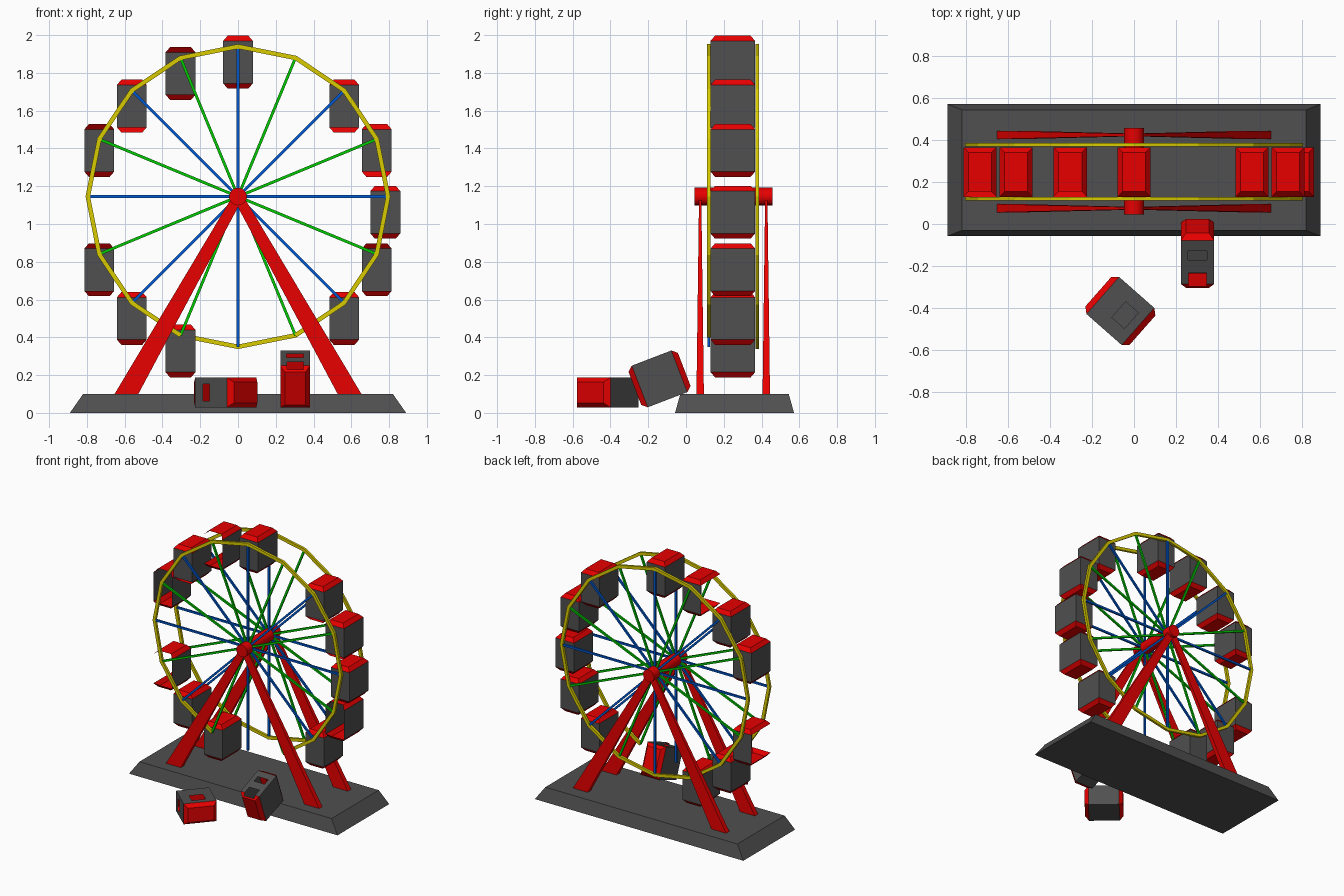
import bpy, bmesh, math
from mathutils import Vector, Matrix

if "Cube" in bpy.data.objects:
    bpy.data.objects.remove(bpy.data.objects["Cube"])


def material(name, rgb):
    m = bpy.data.materials.new(name)
    m.use_nodes = True
    m.diffuse_color = (*rgb, 1)
    m.node_tree.nodes["Principled BSDF"].inputs["Base Color"].default_value = (*rgb, 1)
    return m


RED = material("red paint", (0.8, 0, 0))
GREY = material("dark grey", (0.08, 0.08, 0.08))
YELLOW = material("yellow rim", (0.7, 0.6, 0))
GREEN = material("green spoke", (0, 0.6, 0))
BLUE = material("blue spoke", (0, 0.1, 0.65))

HUB_Z, WHEEL_Y, RADIUS, SIDES = 1.145, 0.25, 0.795, 16


def finish(name, bm, *mats):
    me = bpy.data.meshes.new(name)
    bm.to_mesh(me)
    bm.free()
    ob = bpy.data.objects.new(name, me)
    for m in mats:
        me.materials.append(m)
    bpy.context.collection.objects.link(ob)
    return ob


def rect(bm, cx, cy, z, hx, hy):
    return [bm.verts.new((cx + sx * hx, cy + sy * hy, z))
            for sx, sy in ((-1, -1), (1, -1), (1, 1), (-1, 1))]


def band(bm, a, b):
    return [bm.faces.new((a[i], a[(i + 1) % 4], b[(i + 1) % 4], b[i])) for i in range(4)]


def loft(bm, rings):
    """Closed stack of rectangles; returns the side bands."""
    bm.faces.new(rings[0][::-1])
    bm.faces.new(rings[-1])
    return [band(bm, a, b) for a, b in zip(rings, rings[1:])]


def rim_point(k, y, r=RADIUS):
    t = math.tau * k / SIDES
    return Vector((r * math.sin(t), y, HUB_Z + r * math.cos(t)))


# Sloped platform
bm = bmesh.new()
loft(bm, [rect(bm, 0, 0.257, 0, 0.89, 0.315), rect(bm, 0, 0.257, 0.1, 0.82, 0.287)])
finish("platform", bm, GREY)

# Tapered legs
for y, end in ((0.075, "front"), (0.425, "back")):
    for s, side in ((1, "left"), (-1, "right")):
        bm = bmesh.new()
        loft(bm, [rect(bm, s * 0.646, y, 0.002, 0.066, 0.021),
                  rect(bm, 0, y, HUB_Z, 0.03, 0.006)])
        finish(f"{end}_{side}_leg", bm, RED)

# Axle
bm = bmesh.new()
bmesh.ops.create_cone(bm, cap_ends=True, segments=16, radius1=0.047, radius2=0.047, depth=0.412,
                      matrix=Matrix.Translation((0, 0.251, HUB_Z)) @ Matrix.Rotation(math.pi / 2, 4, 'X'))
for f in bm.faces:
    f.smooth = len(f.verts) == 4
finish("axle", bm, RED)

# Rims and spokes; the front rim is broken at the bottom
for y, end, gap in ((0.12, "front", (7, 8)), (0.378, "back", ())):
    bm = bmesh.new()
    rings = [[bm.verts.new(rim_point(k, y + dy, RADIUS + dr))
              for dy, dr in ((-0.009, -0.012), (0.009, -0.012), (0.009, 0.012), (-0.009, 0.012))]
             for k in range(SIDES)]
    for k in range(SIDES):
        if k not in gap:
            band(bm, rings[k], rings[(k + 1) % SIDES])
    bmesh.ops.delete(bm, geom=[v for v in bm.verts if not v.link_faces], context='VERTS')
    bmesh.ops.holes_fill(bm, edges=bm.edges[:])
    bmesh.ops.recalc_face_normals(bm, faces=bm.faces[:])
    finish(f"{end}_rim", bm, YELLOW)
    for first, mat, colour in ((0, BLUE, "blue"), (1, GREEN, "green")):
        bm = bmesh.new()
        for k in range(first, SIDES, 2):
            bmesh.ops.create_cube(bm, size=1, matrix=Matrix.Translation(rim_point(k, y, RADIUS / 2))
                                  @ Matrix.Rotation(math.tau * k / SIDES, 4, 'Y')
                                  @ Matrix.Diagonal((0.015, 0.013, RADIUS, 1)))
        finish(f"{end}_{colour}_spokes", bm, mat)


def cut_opening(bm, normal, lo, hi):
    """Cut a rectangular hole through the panels that face along normal."""
    bm.normal_update()
    normal, lo, hi = Vector(normal), Vector(lo), Vector(hi)
    axes = [a for a in range(3) if not normal[a]]
    for a in axes:
        for co in (lo, hi):
            faces = [f for f in bm.faces if f.normal.dot(normal) > 0.5]
            geom = set(faces) | {e for f in faces for e in f.edges} | {v for f in faces for v in f.verts}
            bmesh.ops.bisect_plane(bm, geom=list(geom), plane_co=co,
                                   plane_no=Vector([float(i == a) for i in range(3)]))
    bm.normal_update()
    hole = [f for f in bm.faces if f.normal.dot(normal) > 0.5
            and all(lo[a] < f.calc_center_median()[a] < hi[a] for a in axes)]
    bmesh.ops.delete(bm, geom=hole, context='FACES')


def cabin(name, matrix, front_open=False, side_open=False, floor_open=False, openings=()):
    """Grey box with red hipped roof and floor; some have lost panels."""
    bm = bmesh.new()
    hx, hy, inset = 0.079, 0.118, 0.024
    floor, walls, roof = loft(bm, [
        rect(bm, 0, 0, -0.14, hx - inset, hy - inset), rect(bm, 0, 0, -0.112, hx, hy),
        rect(bm, 0, 0, 0.112, hx, hy), rect(bm, 0, 0, 0.14, hx - inset, hy - inset)])
    for f in walls:
        f.material_index = 1
    lost = []
    if front_open:
        lost += [walls[0], roof[0]]
    if side_open:
        lost.append(walls[3])
    if floor_open:
        lost.append(floor[0])
    bmesh.ops.delete(bm, geom=lost, context='FACES')
    for opening in openings:
        cut_opening(bm, *opening)
    finish(name, bm, RED, GREY).matrix_world = matrix


# Hanging cabins, with gaps left at the missing ones
for k in (0, 2, 3, 4, 5, 6, 9, 10, 11, 13, 14, 15):
    dx = -0.015 if k == 4 else 0
    dz = -0.06 if k in (3, 13) else -0.083
    cabin(f"cabin_{k}", Matrix.Translation(rim_point(k, WHEEL_Y - 0.002) + Vector((dx, 0, dz))),
          front_open=k in (5, 11, 13, 15), side_open=k in (11, 15), floor_open=k in (2, 3, 14))

# Window and door holes of the fallen cabins
FRONT = (0, -1, 0)
window = (FRONT, (-0.045, 0, 0.01), (0.045, 0, 0.058))
door = (FRONT, (-0.043, 0, -0.13), (0.043, 0, -0.055))
hatch = ((1, 0, 0), (0, -0.05, -0.07), (0, 0.05, 0.01))

# Fallen cabin leaning on the platform
cabin("leaning_cabin",
      Matrix.Translation((0.303, -0.14, 0.18)) @ Matrix.Rotation(math.radians(-69), 4, 'X'),
      openings=(window, door))

# Fallen cabin lying on its side
axes = Matrix(((0, 0.66, -0.75), (0, 0.75, 0.66), (1, 0, 0))).to_4x4()
cabin("lying_cabin", Matrix.Translation((-0.065, -0.415, 0.108)) @ axes,
      openings=(window, hatch))
